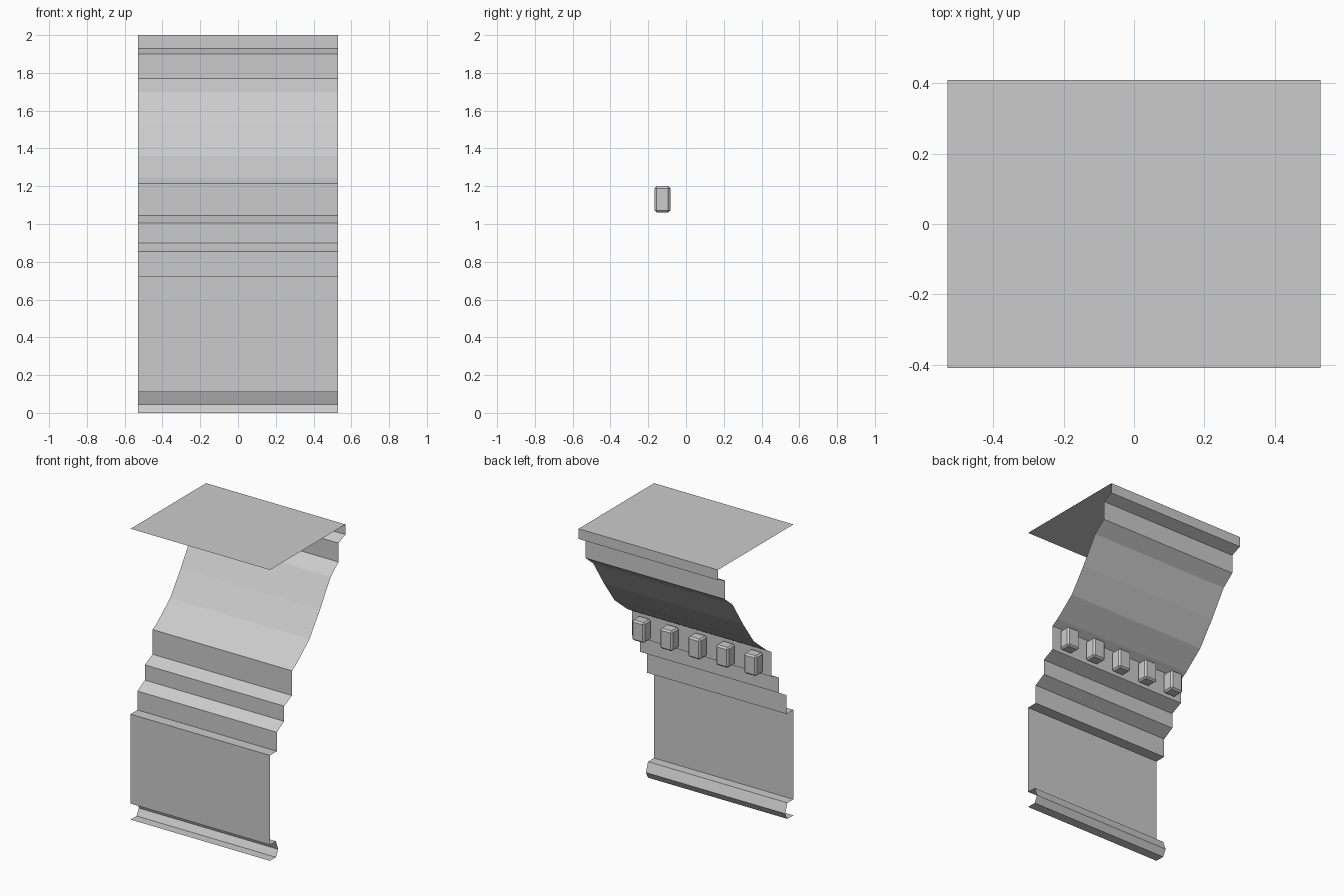
import bpy, bmesh

if "Cube" in bpy.data.objects:
    bpy.data.objects.remove(bpy.data.objects["Cube"])

HALF_W = 0.53

# Moulding profile as (y, z), from the foot lip up to the front of the top slab
PROFILE = [
    (-0.41, 0.0), (-0.345, 0.0), (-0.32, 0.045), (-0.345, 0.11), (-0.41, 0.11),
    (-0.41, 0.725), (-0.335, 0.725), (-0.335, 0.855), (-0.255, 0.90),
    (-0.255, 1.005), (-0.17, 1.045), (-0.17, 1.215),
    (-0.12, 1.245), (0.02, 1.36), (0.135, 1.52), (0.25, 1.70), (0.335, 1.77),
    (0.335, 1.90), (0.41, 1.93), (0.41, 2.0), (-0.41, 2.0),
]


def add_object(name, bm):
    mesh = bpy.data.meshes.new(name)
    bm.to_mesh(mesh)
    bm.free()
    obj = bpy.data.objects.new(name, mesh)
    bpy.context.collection.objects.link(obj)
    return obj


# Entablature sheet: the open profile swept along x
bm = bmesh.new()
left = [bm.verts.new((-HALF_W, y, z)) for y, z in PROFILE]
right = [bm.verts.new((HALF_W, y, z)) for y, z in PROFILE]
for i in range(len(PROFILE) - 1):
    bm.faces.new((left[i], right[i], right[i + 1], left[i + 1]))
add_object("entablature_moulding", bm)

# Row of five chamfered dentil blocks behind the upper band
for i in range(5):
    bm = bmesh.new()
    bmesh.ops.create_cube(bm, size=1)
    bmesh.ops.scale(bm, vec=(0.095, 0.083, 0.14), verts=bm.verts)
    bmesh.ops.bevel(bm, geom=bm.edges[:], offset=0.011, segments=1,
                    affect='EDGES', profile=0.5)
    block = add_object(f"dentil_block_{i + 1}", bm)
    block.location = ((i - 2) * 0.213, -0.1245, 1.13)
